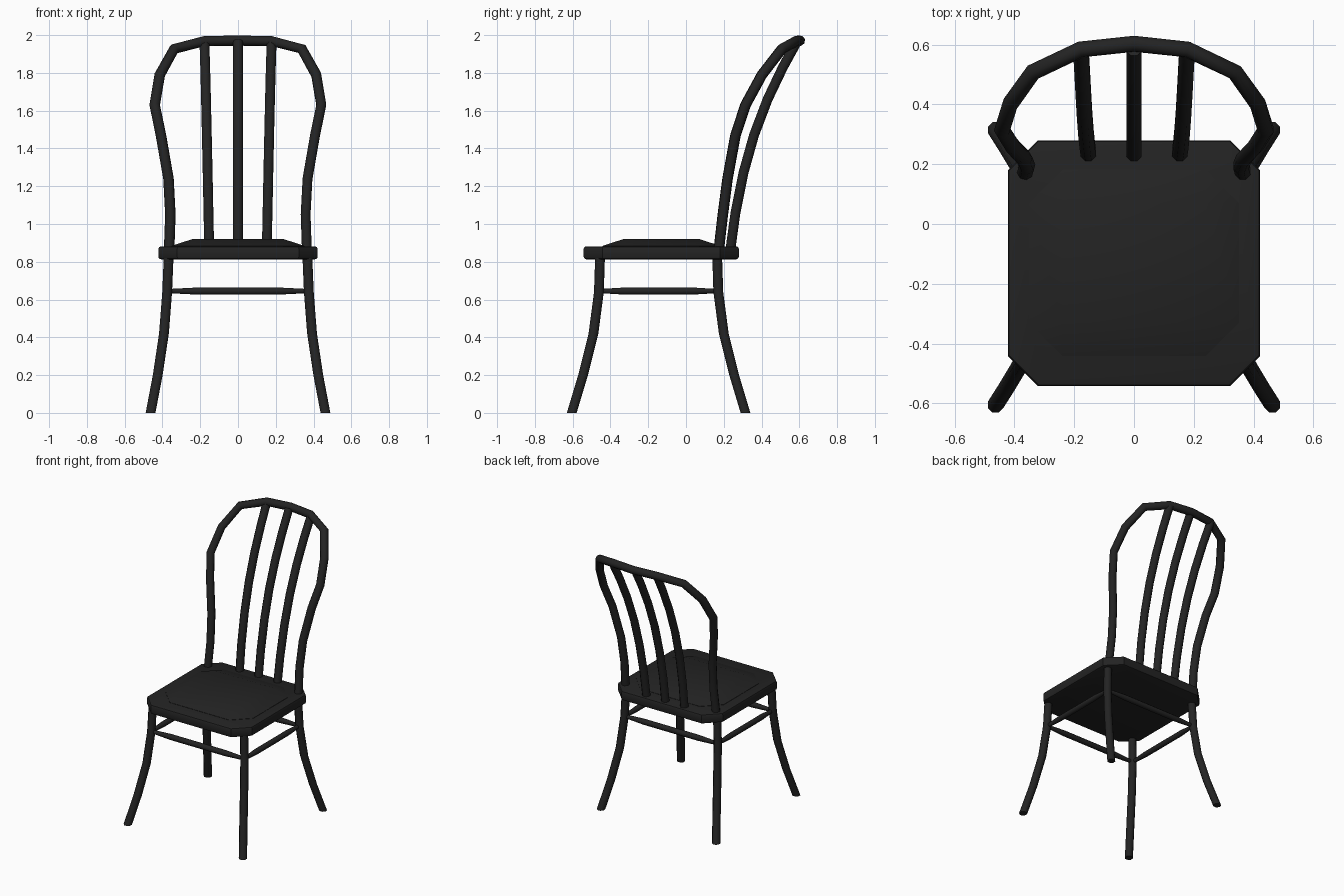
import bpy, bmesh, math
from mathutils import Vector

if "Cube" in bpy.data.objects:
    bpy.data.objects.remove(bpy.data.objects["Cube"], do_unlink=True)

black = bpy.data.materials.new("black_lacquer")
black.use_nodes = True
black.diffuse_color = (0.017, 0.017, 0.017, 1)
black.node_tree.nodes["Principled BSDF"].inputs["Base Color"].default_value = black.diffuse_color


def finish(name, bm, angle):
    bmesh.ops.recalc_face_normals(bm, faces=bm.faces)
    mesh = bpy.data.meshes.new(name)
    bm.to_mesh(mesh)
    bm.free()
    mesh.materials.append(black)
    obj = bpy.data.objects.new(name, mesh)
    bpy.context.collection.objects.link(obj)
    bpy.ops.object.select_all(action='DESELECT')
    obj.select_set(True)
    bpy.context.view_layer.objects.active = obj
    bpy.ops.object.shade_smooth_by_angle(angle=math.radians(angle))


def tube(name, points, radii, level=False, sides=8):
    """Sweep a round section along points; level keeps the rings horizontal."""
    pts = [Vector(p) for p in points]
    bm = bmesh.new()
    rings, normal = [], None
    for i, p in enumerate(pts):
        t = (pts[min(i + 1, len(pts) - 1)] - pts[max(i - 1, 0)]).normalized()
        if level:
            t = Vector((0, 0, 1))
        if normal is None:
            normal = t.orthogonal()
        normal = (normal - t * normal.dot(t)).normalized()
        side = t.cross(normal)
        ring = []
        for k in range(sides):
            a = math.tau * (k + 0.5) / sides
            ring.append(bm.verts.new(p + radii[i] * (normal * math.cos(a) + side * math.sin(a))))
        rings.append(ring)
    for a, b in zip(rings, rings[1:]):
        for k in range(sides):
            j = (k + 1) % sides
            bm.faces.new((a[k], a[j], b[j], b[k]))
    bm.faces.new(rings[0])
    bm.faces.new(rings[-1])
    finish(name, bm, 50)


def octagon(x, y0, y1, cut):
    half = [(x - cut, y0), (x, y0 + cut), (x, y1 - cut), (x - cut, y1)]
    return half + [(-px, py) for px, py in reversed(half)]


# Seat board with clipped corners and softened edges
bm = bmesh.new()
base = bm.faces.new([bm.verts.new((x, y, 0.813)) for x, y in octagon(0.422, -0.542, 0.28, 0.1)])
ext = bmesh.ops.extrude_face_region(bm, geom=[base])
for v in ext["geom"]:
    if isinstance(v, bmesh.types.BMVert):
        v.co.z = 0.882
rim = [e for e in bm.edges if abs(e.verts[0].co.z - e.verts[1].co.z) < 0.001]
bmesh.ops.bevel(bm, geom=rim, offset=0.014, segments=2, affect='EDGES', profile=0.5)
finish("seat_board", bm, 40)

# Raised seat panel: clipped outline rising to a flat centre
bm = bmesh.new()
outer = [bm.verts.new((x, y, 0.884)) for x, y in octagon(0.352, -0.442, 0.182, 0.113)]
foot = [bm.verts.new((v.co.x, v.co.y, 0.87)) for v in outer]
inner = [bm.verts.new((x, y, 0.921)) for x, y in
         ((0.239, -0.329), (0.239, 0.069), (-0.239, 0.069), (-0.239, -0.329))]
for i in range(8):
    j = (i + 1) % 8
    bm.faces.new((foot[i], foot[j], outer[j], outer[i]))
for i in range(4):
    a, b, c = outer[2 * i], outer[2 * i + 1], outer[(2 * i + 2) % 8]
    bm.faces.new((a, b, inner[i]))
    bm.faces.new((b, c, inner[(i + 1) % 4], inner[i]))
bm.faces.new(inner)
finish("seat_panel", bm, 35)

# Four splayed legs: (z, outward x, outward y)
leg_path = [(0, 0.463, 0.15), (0.2, 0.425, 0.09), (0.42, 0.392, 0.035), (0.64, 0.375, 0.006), (0.83, 0.367, 0)]
for sx, side in ((1, "left"), (-1, "right")):
    for sy, y, end in ((-1, -0.455, "front"), (1, 0.165, "rear")):
        tube(f"{end}_leg_{side}", [(sx * x, y + sy * dy, z) for z, x, dy in leg_path],
             [0.028] * 5, level=True)

# Stretchers between the legs, thinner at the ends
steps = (-1, -0.6, 0.6, 1)
thick = (0.012, 0.02, 0.02, 0.012)
for name, y in (("front", -0.46), ("rear", 0.17)):
    tube(f"{name}_stretcher", [(0.37 * s, y, 0.645) for s in steps], thick)
for name, x in (("left", 0.374), ("right", -0.374)):
    tube(f"{name}_stretcher", [(x, -0.145 + 0.31 * s, 0.645) for s in steps], thick)

# Bent hoop of the backrest, mirrored about its top
hoop = [(0.365, 0.172, 0.85), (0.358, 0.195, 1.05), (0.368, 0.22, 1.24), (0.408, 0.262, 1.47),
        (0.441, 0.315, 1.63), (0.414, 0.402, 1.79), (0.338, 0.508, 1.927), (0.178, 0.584, 1.968)]
path = hoop + [(0, 0.603, 1.971)] + [(-x, y, z) for x, y, z in reversed(hoop)]
tube("back_hoop", path, [0.028] * len(path))

# Three curved spindles fanning out upwards
bend = [(0.233, 0.85), (0.262, 1.06), (0.304, 1.27), (0.36, 1.47), (0.432, 1.66), (0.513, 1.83), (0.587, 1.965)]
for name, low, high in (("left", 0.152, 0.178), ("middle", 0, 0), ("right", -0.152, -0.178)):
    tube(f"{name}_spindle",
         [(low + (high - low) * i / (len(bend) - 1), y, z) for i, (y, z) in enumerate(bend)],
         [0.028] * len(bend))
